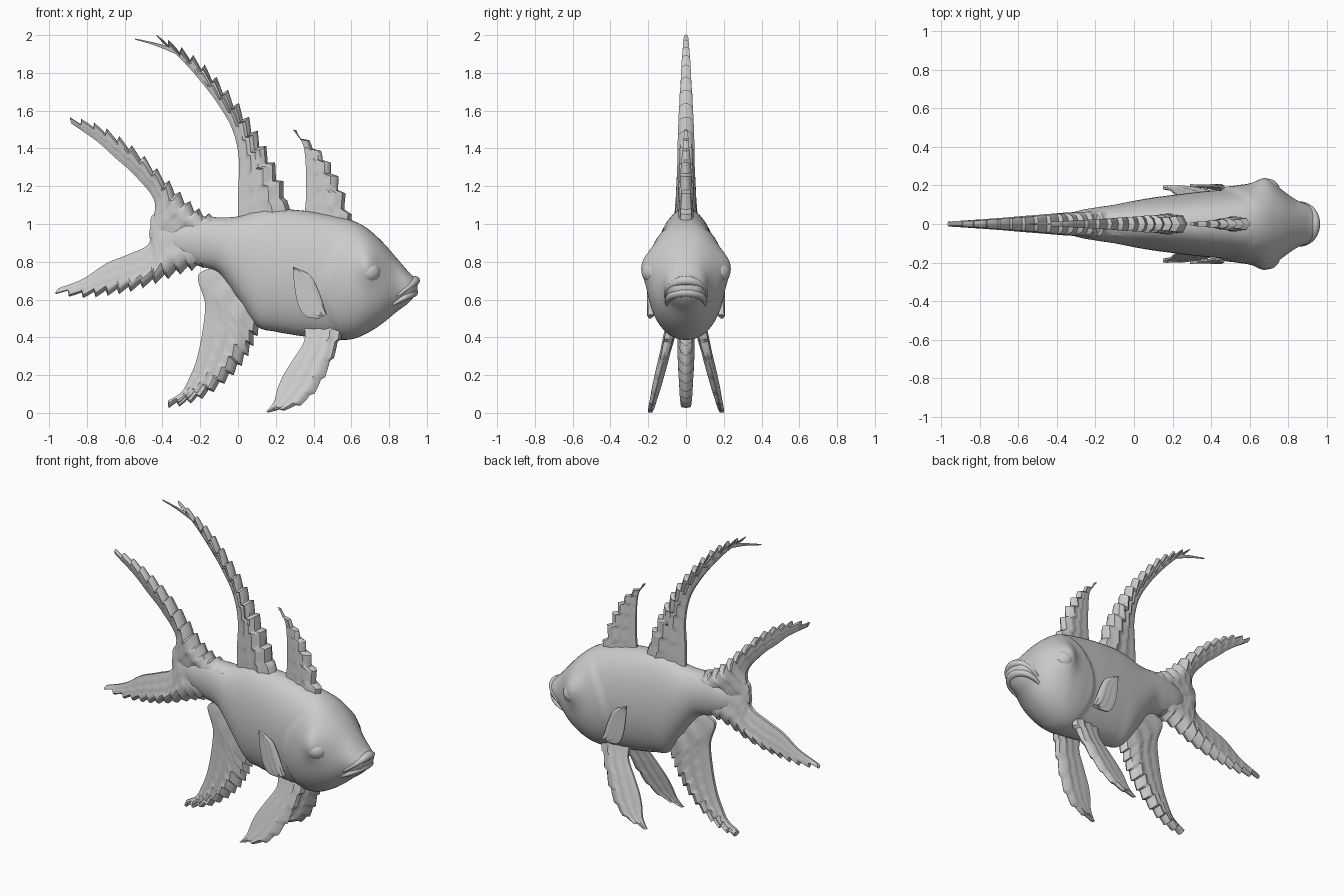
import bpy, bmesh, math
from mathutils import Vector

if "Cube" in bpy.data.objects:
    bpy.data.objects.remove(bpy.data.objects["Cube"])

GREY = bpy.data.materials.new("fish grey")
GREY.diffuse_color = (0.6, 0.6, 0.6, 1)
GREY.use_nodes = True
GREY.node_tree.nodes["Principled BSDF"].inputs["Base Color"].default_value = GREY.diffuse_color


def sample(points, t):
    """Smooth curve through points, t from 0 to 1."""
    n = len(points) - 1
    i = min(int(t * n), n - 1)
    f = t * n - i
    p0, p1, p2, p3 = (Vector(points[max(0, min(n, i + k))]) for k in (-1, 0, 1, 2))
    return 0.5 * (2 * p1 + (p2 - p0) * f + (2 * p0 - 5 * p1 + 4 * p2 - p3) * f * f
                  + (3 * p1 - p0 - 3 * p2 + p3) * f ** 3)


def loft(name, rings, angle=40):
    """Skin closed rings of equal length and cap the ends."""
    bm = bmesh.new()
    rows = [[bm.verts.new(p) for p in ring] for ring in rings]
    n = len(rows[0])
    for a, b in zip(rows, rows[1:]):
        for i in range(n):
            bm.faces.new((a[i], a[(i + 1) % n], b[(i + 1) % n], b[i]))
    bm.faces.new(rows[0])
    bm.faces.new(rows[-1])
    bmesh.ops.recalc_face_normals(bm, faces=bm.faces)
    mesh = bpy.data.meshes.new(name)
    bm.to_mesh(mesh)
    bm.free()
    ob = bpy.data.objects.new(name, mesh)
    bpy.context.collection.objects.link(ob)
    finish(ob, angle)
    return ob


def finish(ob, angle=40):
    ob.data.materials.append(GREY)
    bpy.ops.object.select_all(action='DESELECT')
    ob.select_set(True)
    bpy.context.view_layer.objects.active = ob
    bpy.ops.object.shade_smooth_by_angle(angle=math.radians(angle))


def fin(name, lead, trail, thick, teeth=0, tooth=0.03, ripple=0.0, side=lambda p: 0.0):
    """Tapered fin between a toothed leading edge and a trailing edge in the xz plane."""
    per, across = 6, 12
    count = max(teeth, 5) * per
    rings = []
    for s in range(count + 1):
        t = s / count
        a, b = sample(lead, t), sample(trail, t)
        d = (a - b).normalized() if (a - b).length > 1e-5 else Vector((0, 0))
        if teeth and 0.08 < t < 0.99:
            a = a + d * tooth * ((s % per) / (per - 1) - 0.6)
        half = thick[0] + (thick[1] - thick[0]) * t
        row = []
        for k in range(across + 1):
            u = k / across
            p = a.lerp(b, u)
            # full rounded front spine, thin membrane behind
            h = half * min(1, math.sqrt(u * 5)) * (1 - 0.8 * u ** 1.3)
            h *= 1 + ripple * math.sin(u * 22 + t * 5)
            row.append((p, h + 0.0015))
        ring = [Vector((p.x, side(p) + h, p.y)) for p, h in row]
        ring += [Vector((p.x, side(p) - h, p.y)) for p, h in reversed(row)]
        rings.append(ring)
    return loft(name, rings)


# Body: stations of x, bottom, top, half width
stations = [(-.40, .87, .97, .02), (-.30, .81, 1.01, .065), (-.20, .775, 1.04, .085),
            (-.10, .74, 1.035, .10), (0, .60, 1.04, .12), (.1, .46, 1.07, .137),
            (.2, .43, 1.08, .15), (.35, .405, 1.07, .168), (.5, .388, 1.045, .182),
            (.6, .39, 1.02, .195), (.68, .42, .98, .198), (.76, .47, .91, .175),
            (.84, .535, .82, .125), (.9, .58, .75, .10), (.935, .62, .715, .07),
            (.95, .65, .68, .02)]
rings = []
for s in range(141):
    x, lo, hi, w = sample([Vector(p) for p in stations], s / 140)
    ring = []
    for k in range(56):
        a = 2 * math.pi * k / 56
        c, sn = math.cos(a), math.sin(a)
        z = (lo + hi) / 2 + (hi - lo) / 2 * sn
        y = w * math.copysign(abs(c) ** 0.9, c)
        # raised gill cover with a curved rear edge
        edge = 0.45 + 1.5 * (z - 0.65) ** 2
        g = max(0, min(1, (x - edge) / 0.015))
        y += math.copysign(0.014 * g * abs(c) * max(0, min(1, (0.8 - x) / 0.25)), c)
        # brow swelling around the eye
        bump = math.exp(-((x - .685) / .065) ** 2 - ((z - .79) / .09) ** 2)
        y += math.copysign(0.042 * bump * abs(c), c)
        ring.append(Vector((x, y, z)))
    rings.append(ring)
loft("body", rings, 35)

# Eyes
for sy in (-1, 1):
    bpy.ops.mesh.primitive_uv_sphere_add(segments=28, ring_count=16, radius=1,
                                         location=(.69, sy * .165, .745),
                                         rotation=(math.pi / 2, 0, 0))
    eye = bpy.context.object
    eye.name = "eye_right" if sy < 0 else "eye_left"
    eye.scale = (.068, .064, .07)
    finish(eye)


# Lips: arched tubes around the snout
def lip(name, corner, middle, r):
    rings = []
    for s in range(25):
        a = math.pi * s / 24
        q = math.sin(a)
        f = q ** 0.8
        c = Vector((corner[0] + (middle[0] - corner[0]) * f, corner[1] * math.cos(a),
                    corner[2] + (middle[2] - corner[2]) * f))
        out = Vector((q, math.cos(a), 0)).normalized()
        rad = r * (0.35 + 0.65 * f)
        rings.append([c + out * rad * 1.1 * math.cos(b) + Vector((0, 0, rad * math.sin(b)))
                      for b in (2 * math.pi * j / 12 for j in range(12))])
    loft(name, rings)


lip("upper_lip", (.82, .105, .60), (.935, 0, .70), .026)
lip("lower_lip", (.82, .100, .575), (.925, 0, .638), .026)

# Dorsal fins
fin("front_dorsal_fin",
    [(.61, .97), (.57, 1.12), (.52, 1.25), (.46, 1.35), (.38, 1.43), (.29, 1.5)],
    [(.35, 1.03), (.36, 1.14), (.36, 1.26), (.355, 1.36), (.34, 1.43), (.29, 1.5)],
    (.045, .006), 7, .035, .15)
fin("tall_dorsal_fin",
    [(.29, 1.03), (.22, 1.24), (.13, 1.42), (.04, 1.57), (-.07, 1.71), (-.19, 1.84),
     (-.31, 1.93), (-.43, 1.995)],
    [(0, .98), (0, 1.16), (.005, 1.34), (-.03, 1.5), (-.11, 1.64), (-.21, 1.77),
     (-.31, 1.88), (-.40, 1.96)],
    (.06, .01), 14, .035, .15)
fin("dorsal_filament", [(-.33, 1.93), (-.44, 1.96), (-.545, 1.982)],
    [(-.33, 1.90), (-.44, 1.945), (-.545, 1.976)], (.008, .002))

# Tail lobes
fin("upper_tail_lobe",
    [(-.05, 1.03), (-.17, 1.05), (-.27, 1.12), (-.38, 1.23), (-.51, 1.36), (-.64, 1.46),
     (-.77, 1.53), (-.89, 1.555)],
    [(-.12, .84), (-.30, .86), (-.465, .92), (-.44, 1.11), (-.54, 1.25), (-.65, 1.35),
     (-.75, 1.44), (-.88, 1.53)],
    (.085, .012), 14, .03, .06)
fin("lower_tail_lobe",
    [(-.08, .79), (-.2, .775), (-.32, .74), (-.45, .69), (-.58, .65), (-.7, .63),
     (-.83, .62), (-.965, .64)],
    [(-.12, 1.0), (-.28, 1.03), (-.45, 1.05), (-.47, .90), (-.58, .84), (-.7, .79),
     (-.82, .71), (-.95, .66)],
    (.085, .012), 14, .03, .06)

# Anal fin
fin("anal_fin",
    [(.15, .52), (.1, .42), (.06, .33), (0, .24), (-.08, .16), (-.18, .09), (-.28, .05),
     (-.37, .035)],
    [(-.08, .78), (-.21, .73), (-.175, .58), (-.19, .42), (-.22, .28), (-.26, .18),
     (-.30, .11), (-.37, .065)],
    (.055, .026), 12, .025, .15)

# Paired pelvic and pectoral fins
for sy, word in ((-1, "right"), (1, "left")):
    fin("pelvic_fin_" + word,
        [(.56, .45), (.53, .36), (.48, .24), (.42, .13), (.34, .05), (.24, .015), (.15, .005)],
        [(.35, .47), (.35, .38), (.29, .28), (.24, .20), (.21, .13), (.19, .06), (.15, .005)],
        (.034, .01), 7, .014, .2, lambda p, s=sy: s * (.19 - .25 * p.y))
    fin("pectoral_fin_" + word,
        [(.47, .52), (.45, .58), (.42, .66), (.38, .73), (.29, .775)],
        [(.43, .50), (.36, .51), (.32, .57), (.30, .66), (.29, .765)],
        (.018, .005), 0, 0, .2, lambda p, s=sy: s * (.185 + .07 * (.5 - p.x)))
